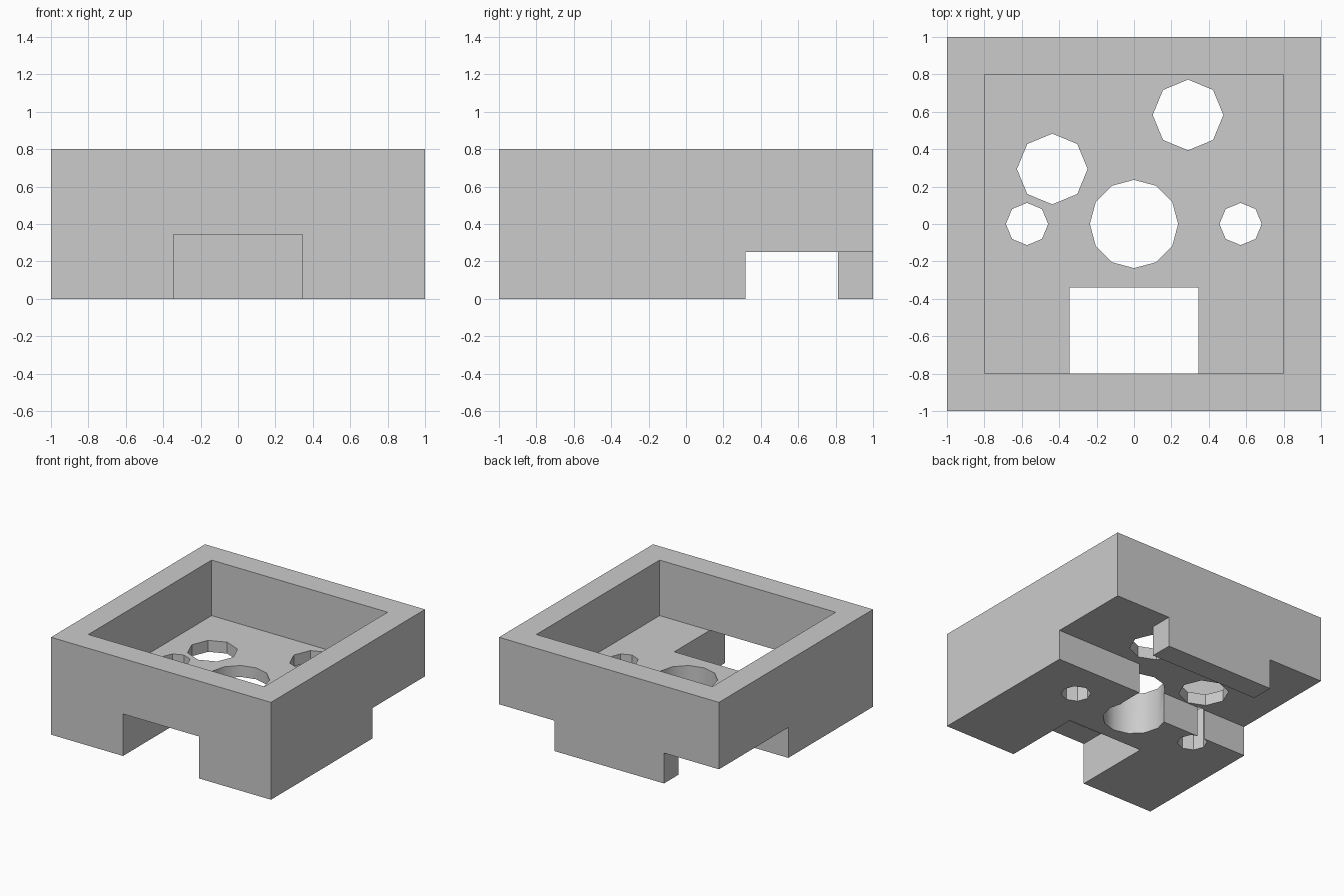
import bpy, math

old = bpy.data.objects.get("Cube")
if old:
    bpy.data.objects.remove(old, do_unlink=True)

grey = bpy.data.materials.new("light_grey")
grey.use_nodes = True
colour = (0.6, 0.6, 0.6, 1)
grey.diffuse_color = colour
grey.node_tree.nodes["Principled BSDF"].inputs["Base Color"].default_value = colour


def box(name, x0, x1, y0, y1, z0, z1):
    bpy.ops.mesh.primitive_cube_add(
        size=1, location=((x0 + x1) / 2, (y0 + y1) / 2, (z0 + z1) / 2))
    ob = bpy.context.object
    ob.name = name
    ob.scale = (x1 - x0, y1 - y0, z1 - z0)
    bpy.ops.object.transform_apply(location=True, rotation=False, scale=True)
    ob.data.materials.append(grey)
    return ob


def drill(name, x, y, radius, sides):
    bpy.ops.mesh.primitive_cylinder_add(
        vertices=sides, radius=radius, depth=2, location=(x, y, 0))
    ob = bpy.context.object
    ob.name = name
    ob.data.materials.append(grey)
    return ob


housing = box("housing", -1, 1, -1, 1, 0, 0.8)
FLOOR = 0.344   # floor of the open tray
STEP = 0.25     # height of the rear undercut

cutters = [
    # open tray and front doorway
    box("tray_cutter", -0.8, 0.8, -0.8, 0.8, FLOOR, 1),
    box("front_notch_cutter", -0.345, 0.345, -1.2, -0.34, -0.2, FLOOR + 0.001),
    # stepped undercut, leaving the rear foot standing
    box("undercut_right_cutter", -1.2, 0.215, 0.1, 0.813, -0.2, STEP),
    box("undercut_left_cutter", 0.2, 1.2, 0.318, 0.813, -0.2, STEP),
    box("rear_corner_right_cutter", -1.2, -0.5, 0.7, 1.2, -0.2, STEP),
    box("rear_corner_left_cutter", 0.495, 1.2, 0.7, 1.2, -0.2, STEP),
    # round openings through the floor
    drill("centre_hole_cutter", 0, 0, 0.236, 12),
    drill("rear_hole_cutter", 0.289, 0.583, 0.189, 8),
    drill("side_hole_cutter", -0.437, 0.294, 0.189, 8),
    drill("small_hole_left_cutter", 0.57, 0, 0.113, 8),
    drill("small_hole_right_cutter", -0.572, 0, 0.113, 8),
]

# Cut each opening in turn, then discard the cutter
for cutter in cutters:
    bpy.context.view_layer.objects.active = housing
    mod = housing.modifiers.new(cutter.name, "BOOLEAN")
    mod.operation = "DIFFERENCE"
    mod.solver = "EXACT"
    mod.object = cutter
    bpy.ops.object.modifier_apply(modifier=mod.name)
    bpy.data.objects.remove(cutter, do_unlink=True)

# Round the centre bore only; the eight-sided holes stay faceted
bpy.ops.object.select_all(action="DESELECT")
housing.select_set(True)
bpy.context.view_layer.objects.active = housing
bpy.ops.object.shade_smooth_by_angle(angle=math.radians(35))
